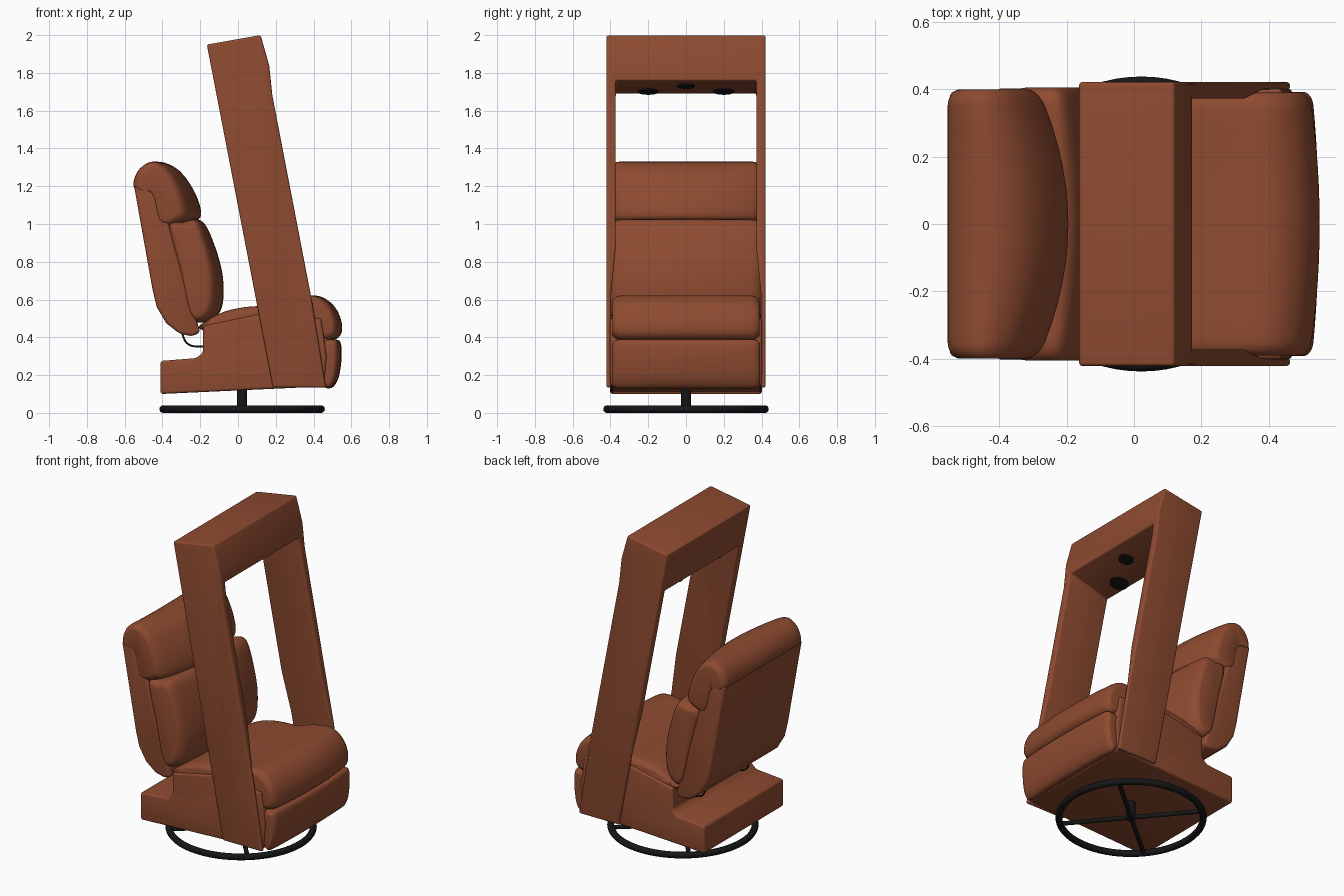
import bpy, bmesh, math
from mathutils import Vector

if "Cube" in bpy.data.objects:
    bpy.data.objects.remove(bpy.data.objects["Cube"], do_unlink=True)


def material(name, color, rough):
    m = bpy.data.materials.new(name)
    m.use_nodes = True
    m.diffuse_color = color
    bsdf = m.node_tree.nodes["Principled BSDF"]
    bsdf.inputs["Base Color"].default_value = color
    bsdf.inputs["Roughness"].default_value = rough
    return m


LEATHER = material("brown leather", (0.27, 0.07, 0.03, 1), 0.6)
BLACK = material("black metal", (0.008, 0.008, 0.009, 1), 0.5)


def activate(ob):
    bpy.ops.object.select_all(action='DESELECT')
    ob.select_set(True)
    bpy.context.view_layer.objects.active = ob


def smooth(ob, angle=40):
    activate(ob)
    bpy.ops.object.shade_smooth_by_angle(angle=math.radians(angle))


def apply_modifiers(ob):
    activate(ob)
    for m in list(ob.modifiers):
        bpy.ops.object.modifier_apply(modifier=m.name)


def bevel(ob, width, segments=4):
    m = ob.modifiers.new("bevel", 'BEVEL')
    m.width, m.segments = width, segments
    m.limit_method, m.angle_limit = 'ANGLE', math.radians(25)
    apply_modifiers(ob)
    smooth(ob)


def loft(name, rings, mat):
    """Skin a list of closed point rings and cap both ends."""
    bm = bmesh.new()
    loops = [[bm.verts.new(p) for p in ring] for ring in rings]
    n = len(loops[0])
    for a, b in zip(loops, loops[1:]):
        for i in range(n):
            j = (i + 1) % n
            bm.faces.new((a[i], a[j], b[j], b[i]))
    bm.faces.new(loops[0])
    bm.faces.new(loops[-1])
    bmesh.ops.recalc_face_normals(bm, faces=bm.faces)
    me = bpy.data.meshes.new(name)
    bm.to_mesh(me)
    bm.free()
    me.materials.append(mat)
    ob = bpy.data.objects.new(name, me)
    bpy.context.collection.objects.link(ob)
    return ob


def slab(name, profile, half, mat=LEATHER):
    return loft(name, [[(x, y, z) for x, z in profile] for y in (-half, half)], mat)


def spline(points, steps=5):
    """Closed Catmull-Rom curve through 2D points."""
    pts = [Vector(p) for p in points]
    out, n = [], len(pts)
    for i in range(n):
        a, b, c, d = (pts[(i + k) % n] for k in (-1, 0, 1, 2))
        for s in range(steps):
            t = s / steps
            out.append(0.5 * (2 * b + (c - a) * t + (2 * a - 5 * b + 4 * c - d) * t * t
                              + (3 * b - a - 3 * c + d) * t ** 3))
    return out


def cushion(name, profile, half, edge=0.05, crown=0.0):
    """Soft pad: smooth side profile, rounded ends, front bowed by crown."""
    prof = spline(profile)
    xs, zs = [p.x for p in prof], [p.y for p in prof]
    mid = sum(prof, Vector((0, 0))) / len(prof)
    width, height = max(xs) - min(xs), max(zs) - min(zs)
    flat = half - edge
    right = [flat * i / 6 for i in range(7)]
    right += [flat + edge * math.sin(math.radians(a)) for a in (20, 40, 60, 75, 90)]
    rings = []
    for y in [-v for v in right[:0:-1]] + right:
        e = max(0, abs(y) - flat) / edge
        inset = edge * (1 - math.sqrt(max(0, 1 - e * e)))
        ring = []
        for p in prof:
            x = mid.x + (p.x - mid.x) * (1 - 1.4 * inset / width)
            z = mid.y + (p.y - mid.y) * (1 - 1.4 * inset / height)
            x -= crown * (y / half) ** 2 * (p.x - min(xs)) / width
            ring.append((x, y, z))
        rings.append(ring)
    ob = loft(name, rings, LEATHER)
    smooth(ob, 50)
    return ob


# Leaning arch: solid slab with a sloped-top opening cut through it
arch = slab("arch_frame", [(-0.165, 1.95), (0.12, 2.0), (0.165, 1.84), (0.182, 1.68),
                           (0.39, 0.6), (0.465, 0.135), (0.185, 0.135)], 0.422)
half_cut = [(0.372, 1.7175), (0.372, 0.88), (0.398, 0.62), (0.398, -0.1)]
outline = half_cut + [(-y, z) for y, z in reversed(half_cut)]
cutter = loft("arch_opening_cutter",
              [[(x, y, z + (0.25 * x if z > 1 else 0)) for y, z in outline] for x in (-0.6, 0.7)],
              LEATHER)
cut = arch.modifiers.new("opening", 'BOOLEAN')
cut.operation, cut.solver, cut.object = 'DIFFERENCE', 'EXACT', cutter
apply_modifiers(arch)
bpy.data.objects.remove(cutter, do_unlink=True)
bevel(arch, 0.011)

# Stepped seat base
base = slab("seat_base", [(-0.41, 0.1), (-0.41, 0.275), (-0.22, 0.29), (-0.185, 0.32),
                          (-0.185, 0.46), (0.1, 0.52), (0.44, 0.5), (0.47, 0.3),
                          (0.455, 0.14)], 0.402)
bevel(base, 0.014)

# Seat and leg cushions
cushion("seat_cushion", [(-0.19, 0.44), (-0.18, 0.48), (-0.06, 0.54), (0.1, 0.565),
                         (0.25, 0.55), (0.27, 0.46), (0.05, 0.43)], 0.39, 0.05)
cushion("front_seat_roll", [(0.1, 0.53), (0.24, 0.59), (0.4, 0.622), (0.49, 0.585),
                            (0.54, 0.51), (0.55, 0.43), (0.515, 0.39), (0.44, 0.395),
                            (0.2, 0.45)], 0.39, 0.05, 0.03)
cushion("leg_rest", [(0.44, 0.37), (0.52, 0.388), (0.546, 0.36), (0.547, 0.27),
                     (0.53, 0.18), (0.495, 0.132), (0.45, 0.15), (0.43, 0.25)], 0.392, 0.04, 0.02)

# Reclined back shell and its cushions
shell = slab("back_shell", [(-0.55, 1.2), (-0.43, 1.22), (-0.2, 0.425), (-0.245, 0.405),
                            (-0.31, 0.42), (-0.38, 0.475), (-0.43, 0.56), (-0.452, 0.65)], 0.395)
bevel(shell, 0.018)
cushion("head_cushion", [(-0.548, 1.19), (-0.525, 1.28), (-0.43, 1.33), (-0.32, 1.29),
                         (-0.235, 1.18), (-0.195, 1.06), (-0.23, 1.015), (-0.36, 0.995),
                         (-0.43, 1.16)], 0.4, 0.05, 0.09)
cushion("lumbar_cushion", [(-0.37, 0.99), (-0.28, 1.01), (-0.19, 1.015), (-0.125, 0.89),
                           (-0.08, 0.72), (-0.085, 0.56), (-0.15, 0.485), (-0.23, 0.51),
                           (-0.3, 0.74)], 0.405, 0.06, 0.05)


def finish(name):
    ob = bpy.context.object
    ob.name = name
    ob.data.materials.append(BLACK)
    if ob.type == 'MESH':
        smooth(ob)
    return ob


def rod(name, radius, length, loc, rot=(0, 0, 0)):
    bpy.ops.mesh.primitive_cylinder_add(vertices=32, radius=radius, depth=length,
                                        location=loc, rotation=rot)
    return finish(name)


# Swivel stand: floor ring, crossed spokes and post
CX = 0.022
bpy.ops.mesh.primitive_torus_add(location=(CX, 0, 0.02), major_radius=0.418, minor_radius=0.02,
                                 major_segments=72, minor_segments=14)
finish("floor_ring")
for side, deg in (("first", 40), ("second", 130)):
    rod(side + "_spoke", 0.013, 0.83, (CX, 0, 0.02), (0, math.pi / 2, math.radians(deg)))
rod("swivel_post", 0.026, 0.12, (CX, 0, 0.068))

# Speaker discs on the sloped underside of the beam
tilt = (0, -math.atan(0.25), 0)
for name, x, y, r in (("left_speaker", -0.055, 0.2, 0.055), ("right_speaker", -0.055, -0.2, 0.055),
                      ("centre_lamp", 0.06, 0, 0.045)):
    rod(name, r, 0.009, (x, y, 1.7155 + 0.25 * x), tilt)

# Cables from the back shell to the base
for name, y in (("left_cable", 0.22), ("right_cable", -0.22)):
    curve = bpy.data.curves.new(name, 'CURVE')
    curve.dimensions = '3D'
    curve.bevel_depth, curve.bevel_resolution = 0.005, 2
    sp = curve.splines.new('BEZIER')
    path = [(-0.3, 0.43), (-0.265, 0.365), (-0.175, 0.35)]
    sp.bezier_points.add(len(path) - 1)
    for bp, (x, z) in zip(sp.bezier_points, path):
        bp.co = (x, y, z)
        bp.handle_left_type = bp.handle_right_type = 'AUTO'
    curve.materials.append(BLACK)
    bpy.context.collection.objects.link(bpy.data.objects.new(name, curve))
